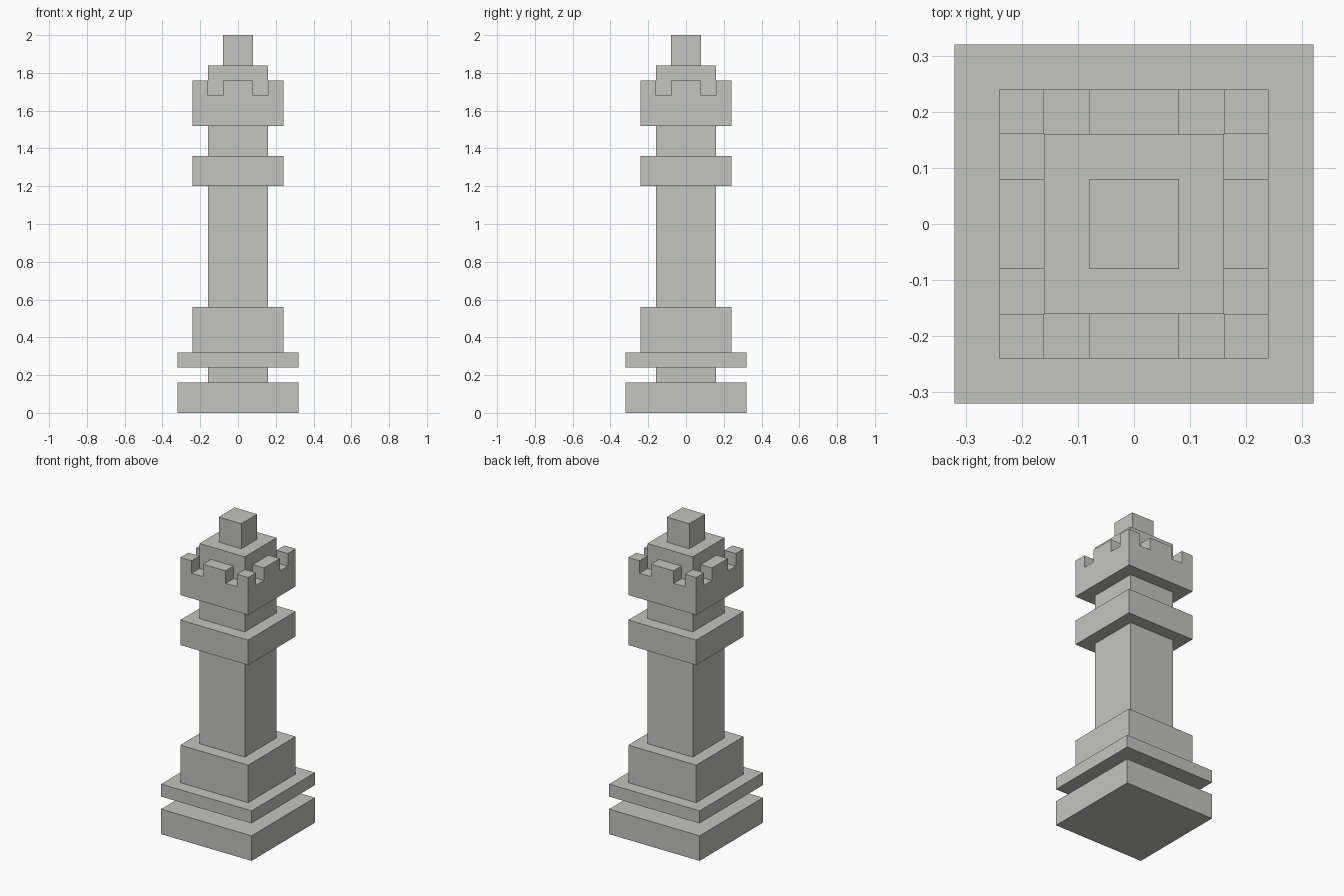
import bpy

cube = bpy.data.objects.get("Cube")
if cube:
    bpy.data.objects.remove(cube, do_unlink=True)

STONE = (0.55, 0.55, 0.53, 1)
stone = bpy.data.materials.new("pale_grey_stone")
stone.use_nodes = True
stone.diffuse_color = STONE
stone.node_tree.nodes["Principled BSDF"].inputs["Base Color"].default_value = STONE


def block(name, half_x, half_y, bottom, top, x=0, y=0):
    """Box given by its half widths, vertical extent and centre."""
    bpy.ops.mesh.primitive_cube_add(size=2, location=(x, y, (bottom + top) / 2))
    obj = bpy.context.object
    obj.name = name
    obj.scale = (half_x, half_y, (top - bottom) / 2)
    bpy.ops.object.transform_apply(location=True, rotation=False, scale=True)
    obj.data.materials.append(stone)
    return obj


# Stacked square tiers: name, half width, bottom, top
tiers = [
    ("base_plinth", 0.32, 0.0, 0.16),
    ("base_neck", 0.16, 0.16, 0.24),
    ("base_slab", 0.32, 0.24, 0.32),
    ("pedestal", 0.24, 0.32, 0.56),
    ("shaft", 0.16, 0.56, 1.20),
    ("collar", 0.24, 1.20, 1.36),
    ("upper_neck", 0.16, 1.36, 1.52),
    ("crown_core", 0.16, 1.68, 1.84),
    ("finial", 0.08, 1.84, 2.0),
]
for name, half, bottom, top in tiers:
    block(name, half, half, bottom, top)

# Crown with battlement notches cut through each rim
crown = block("crown", 0.24, 0.24, 1.52, 1.76)
for side in (-1, 1):
    for along_x in (True, False):
        if along_x:
            cutter = block("notch_cutter", 0.5, 0.04, 1.68, 1.9, y=side * 0.12)
        else:
            cutter = block("notch_cutter", 0.04, 0.5, 1.68, 1.9, x=side * 0.12)
        cutter.hide_render = True
        notch = crown.modifiers.new("notch", 'BOOLEAN')
        notch.operation = 'DIFFERENCE'
        notch.solver = 'EXACT'
        notch.object = cutter
        bpy.context.view_layer.objects.active = crown
        bpy.ops.object.modifier_apply(modifier=notch.name)
        bpy.data.objects.remove(cutter, do_unlink=True)
